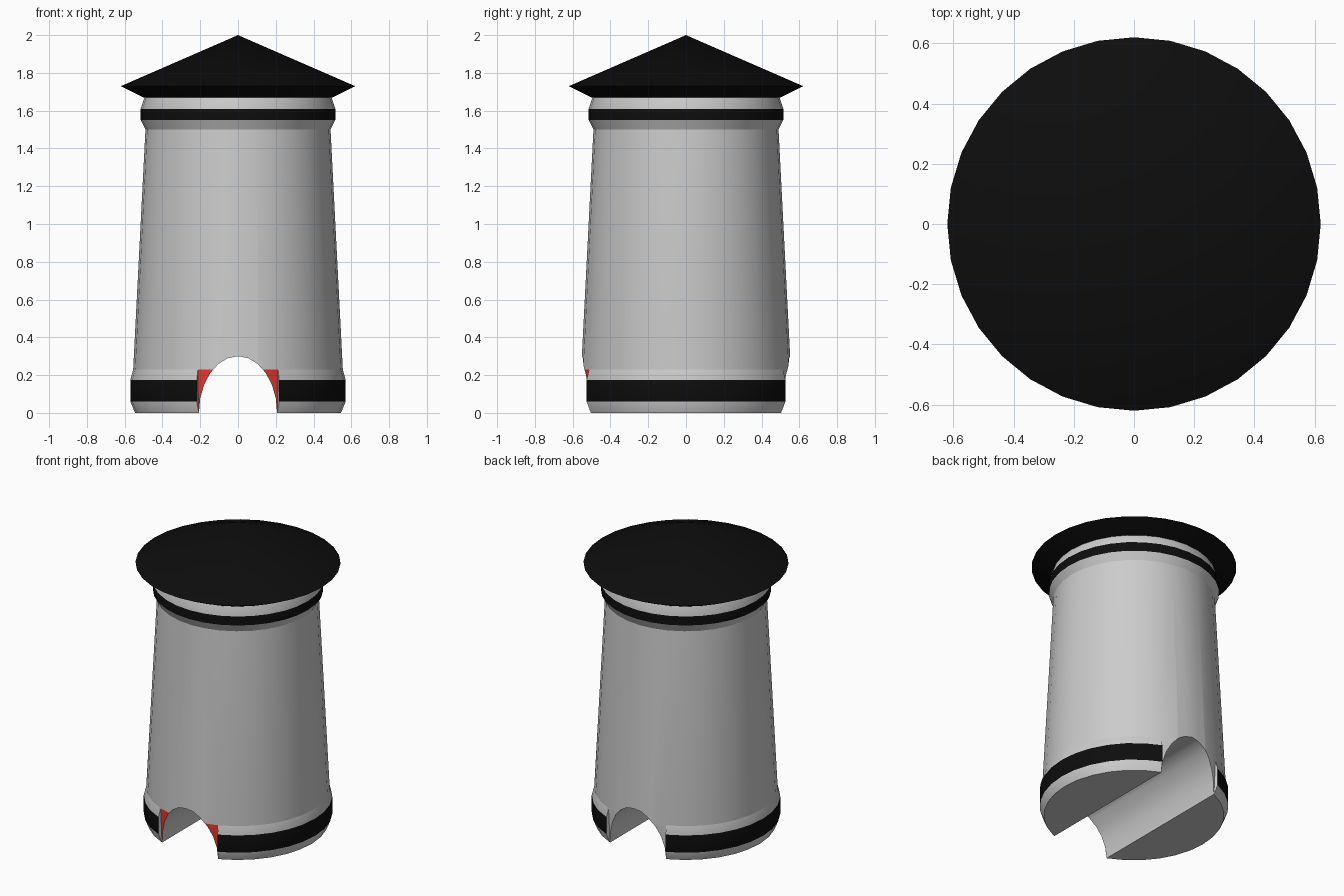
import bpy, bmesh
from math import sin, cos, pi, radians

if "Cube" in bpy.data.objects:
    bpy.data.objects.remove(bpy.data.objects["Cube"])

SIDES = 32


def mat(name, rgb):
    m = bpy.data.materials.new(name)
    m.diffuse_color = (*rgb, 1)
    m.use_nodes = True
    m.node_tree.nodes["Principled BSDF"].inputs["Base Color"].default_value = m.diffuse_color
    return m


black = mat("black", (0.004, 0.004, 0.004))
red = mat("red", (0.75, 0.04, 0.03))


def finish(name, bm, mats):
    bmesh.ops.remove_doubles(bm, verts=bm.verts, dist=1e-5)
    bmesh.ops.recalc_face_normals(bm, faces=bm.faces)
    me = bpy.data.meshes.new(name)
    bm.to_mesh(me)
    bm.free()
    for m in mats:
        me.materials.append(m)
    ob = bpy.data.objects.new(name, me)
    bpy.context.collection.objects.link(ob)
    return ob


def revolve(bm, profile, first=0, count=SIDES, paint=lambda row, seg: 0):
    """Spin an (r, z) profile; segment 0 starts at -y and runs towards +x."""
    full = count == SIDES
    cols = []
    for i in range(count if full else count + 1):
        a = 2 * pi * (first + i) / SIDES
        cols.append([bm.verts.new((r * sin(a), -r * cos(a), z)) for r, z in profile])
    for i in range(count):
        a, b = cols[i], cols[(i + 1) % len(cols)]
        for j in range(len(profile) - 1):
            ring = [a[j], b[j], b[j + 1], a[j + 1]]
            if profile[j + 1][0] == 0:
                ring = ring[:3]
            f = bm.faces.new(ring)
            f.material_index = paint(j, (first + i) % SIDES)
    return cols


def smooth(ob):
    bpy.ops.object.select_all(action='DESELECT')
    ob.select_set(True)
    bpy.context.view_layer.objects.active = ob
    bpy.ops.object.shade_smooth_by_angle(angle=radians(25))


# Tower body: red around the front doorway, black upper band
def body_paint(row, seg):
    if row == 0 and (seg < 2 or seg >= SIDES - 2):
        return 1
    return 2 if row == 3 else 0


bm = bmesh.new()
cols = revolve(bm, [(0.545, 0), (0.555, 0.23), (0.49, 1.5), (0.515, 1.55),
                    (0.515, 1.61), (0.495, 1.67)], paint=body_paint)
bm.faces.new([c[0] for c in cols])
bm.faces.new([c[-1] for c in cols])
body = finish("tower_body", bm, [None, red, black])

# Elliptical tunnel cutter through the base
bm = bmesh.new()
ends = [[bm.verts.new((0.207 * sin(2 * pi * i / 24), y, 0.3 * cos(2 * pi * i / 24)))
         for i in range(24)] for y in (-1, 1)]
for i in range(24):
    k = (i + 1) % 24
    bm.faces.new([ends[0][i], ends[0][k], ends[1][k], ends[1][i]])
for e in ends:
    bm.faces.new(e)
cutter = finish("tunnel_cutter", bm, [])
cutter.hide_render = True

mod = body.modifiers.new("tunnel", 'BOOLEAN')
mod.operation = 'DIFFERENCE'
mod.solver = 'EXACT'
mod.object = cutter
bpy.context.view_layer.objects.active = body
bpy.ops.object.modifier_apply(modifier=mod.name)
bpy.data.objects.remove(cutter)
smooth(body)

# Base mouldings with black band, left and right of the tunnel
for name, first in (("base_band_right", 2), ("base_band_left", 18)):
    bm = bmesh.new()
    cols = revolve(bm, [(0.545, 0), (0.57, 0.06), (0.57, 0.175), (0.555, 0.23)],
                   first, 12, lambda row, seg: 1 if row == 1 else 0)
    for c in (cols[0], cols[-1]):
        bm.faces.new(c)
    smooth(finish(name, bm, [None, black]))

# Conical roof
bm = bmesh.new()
revolve(bm, [(0.49, 1.67), (0.5, 1.67), (0.62, 1.73), (0, 2.0)])
smooth(finish("roof", bm, [black]))
